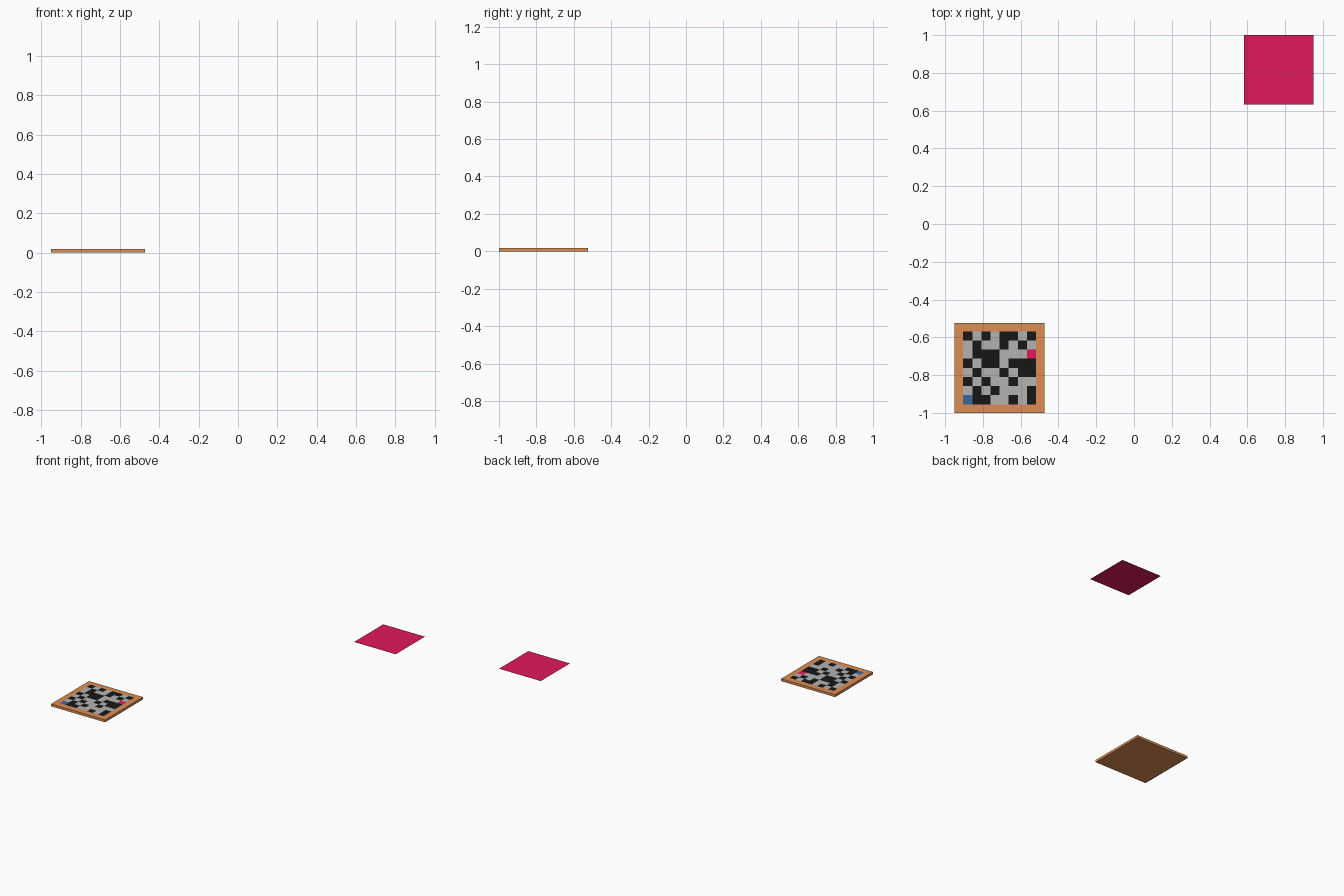
import bpy

if "Cube" in bpy.data.objects:
    bpy.data.objects.remove(bpy.data.objects["Cube"])


def material(name, rgb):
    m = bpy.data.materials.new(name)
    m.diffuse_color = (*rgb, 1)
    m.use_nodes = True
    m.node_tree.nodes["Principled BSDF"].inputs["Base Color"].default_value = m.diffuse_color
    return m


orange = material("orange", (0.72, 0.27, 0.09))
pink = material("pink", (0.75, 0.01, 0.1))
tile_mats = {
    "B": material("black", (0.008, 0.008, 0.008)),
    "G": material("light_grey", (0.45, 0.45, 0.45)),
    "S": material("blue", (0.04, 0.14, 0.35)),
    "P": pink,
}

# Board slab
X0, Y0, SIZE, TOP = -0.95, -1.0, 0.477, 0.019
bpy.ops.mesh.primitive_cube_add(size=1, location=(X0 + SIZE / 2, Y0 + SIZE / 2, TOP / 2))
board = bpy.context.object
board.name = "board"
board.scale = (SIZE, SIZE, TOP)
board.data.materials.append(orange)

# Tile grid lying on the board, rows listed from back to front
ROWS = ["BGBGBBGB",
        "GBGGBGBG",
        "GBBBGGGP",
        "BGBBGBBB",
        "GBGGBGBB",
        "BGBGGBGG",
        "GBGBGGGB",
        "SBBGGBGB"]
bpy.ops.mesh.primitive_grid_add(x_subdivisions=8, y_subdivisions=8, size=0.386,
                                location=(X0 + SIZE / 2, Y0 + SIZE / 2, TOP + 0.001))
tiles = bpy.context.object
tiles.name = "tile_grid"
keys = list(tile_mats)
for k in keys:
    tiles.data.materials.append(tile_mats[k])
for face in tiles.data.polygons:
    col = int((face.center.x + 0.193) / 0.386 * 8)
    row = 7 - int((face.center.y + 0.193) / 0.386 * 8)
    face.material_index = keys.index(ROWS[row][col])

# Floating target panel
bpy.ops.mesh.primitive_plane_add(size=0.368, location=(0.766, 0.816, 0.3))
panel = bpy.context.object
panel.name = "floating_panel"
panel.data.materials.append(pink)
